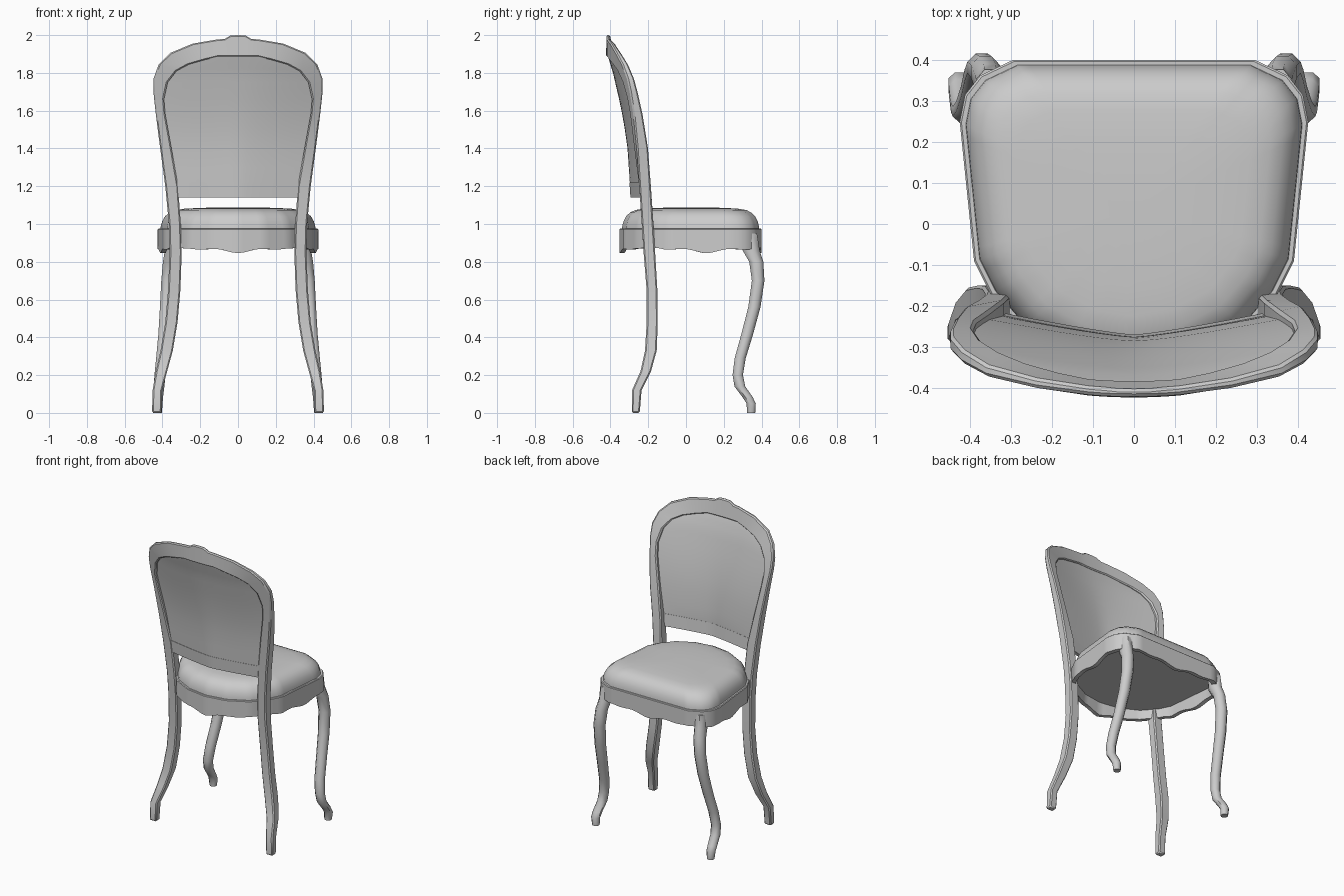
import bpy, bmesh, math
from mathutils import Vector

if "Cube" in bpy.data.objects:
    bpy.data.objects.remove(bpy.data.objects["Cube"])


def lerp_table(table, v):
    """Piecewise linear lookup in [(key, value), ...]."""
    if v <= table[0][0]:
        return table[0][1]
    for (a, p), (b, q) in zip(table, table[1:]):
        if v <= b:
            return p + (q - p) * (v - a) / (b - a)
    return table[-1][1]


def loft(name, rings, angle=35, bevel=0.0):
    """Skin closed rings of equal length into a capped solid."""
    bm = bmesh.new()
    loops = [[bm.verts.new(p) for p in r] for r in rings]
    n = len(rings[0])
    for a, b in zip(loops, loops[1:]):
        for i in range(n):
            j = (i + 1) % n
            bm.faces.new((a[i], a[j], b[j], b[i]))
    bm.faces.new(loops[0])
    bm.faces.new(loops[-1])
    bmesh.ops.recalc_face_normals(bm, faces=bm.faces)
    mesh = bpy.data.meshes.new(name)
    bm.to_mesh(mesh)
    bm.free()
    ob = bpy.data.objects.new(name, mesh)
    bpy.context.collection.objects.link(ob)
    bpy.ops.object.select_all(action='DESELECT')
    ob.select_set(True)
    bpy.context.view_layer.objects.active = ob
    bpy.ops.object.shade_smooth_by_angle(angle=math.radians(angle))
    if bevel:
        m = ob.modifiers.new("soft_edges", 'BEVEL')
        m.width = bevel
        m.segments = 1
        m.limit_method = 'ANGLE'
        m.angle_limit = math.radians(50)
    return ob


# Side profile of the rear legs and back: depth and half thickness by height
DEPTH = [(0, -.266), (.08, -.27), (.13, -.258), (.2, -.218), (.33, -.186), (.5, -.178),
         (.65, -.180), (.85, -.194), (1.14, -.212), (1.43, -.235), (1.61, -.268),
         (1.79, -.312), (1.9, -.345), (2.0, -.350)]
HALF = [(0, .021), (.12, .025), (.33, .031), (.6, .028), (.9, .031), (1.6, .031),
        (1.85, .024), (1.95, .014), (2, .009)]
HALF_OUTER = HALF[:5] + [(1.4, .030), (1.7, .020), (1.85, .016), (1.95, .012), (2, .009)]
BOW = [(1.0, 0), (1.14, .070), (1.5, .066), (1.8, .062)]
BOW_POWER = [(1.14, 1.2), (1.5, 1.5), (1.85, 2.0)]


def back_y(x, z):
    """Depth of the back's middle surface, bowed rearwards at the centre."""
    curve = 1 - (abs(x) / 0.4) ** lerp_table(BOW_POWER, z)
    return lerp_table(DEPTH, z) - lerp_table(BOW, z) * curve


# Rear legs and arched back frame in one sweep: (outer x, z, inner x, z)
half = [(.455, 0, .405, 0), (.452, .12, .402, .12), (.435, .22, .375, .22),
        (.41, .33, .345, .33), (.385, .48, .32, .48), (.37, .65, .305, .65),
        (.362, .85, .298, .85), (.366, 1.0, .303, 1.0), (.385, 1.2, .317, 1.2),
        (.412, 1.4, .352, 1.4), (.435, 1.58, .385, 1.58), (.448, 1.70, .392, 1.66),
        (.447, 1.77, .372, 1.75), (.42, 1.845, .325, 1.81), (.36, 1.905, .26, 1.845),
        (.24, 1.955, .18, 1.868), (.11, 1.977, .11, 1.885), (.07, 1.98, .07, 1.885),
        (.04, 1.998, .04, 1.885), (0, 2.0, 0, 1.885)]
sweep = half + [(-a, b, -c, d) for a, b, c, d in half[-2::-1]]
rings = []
for xo, zo, xi, zi in sweep:
    yo, to = back_y(xo, zo), lerp_table(HALF_OUTER, zo)
    yi, ti = back_y(xi, zi), lerp_table(HALF, zi)
    if zi < 1.3:   # legs keep a square section below the bowed panel
        yo = yi = lerp_table(DEPTH, zo)
    rings.append([(xo, yo - to, zo), (xo, yo + to, zo),
                  (xi, yi + ti, zi), (xi, yi - ti, zi)])
loft("rear_legs_and_back_frame", rings, 40, 0.007)

# Upholstered back panel and lower rail, bowed to follow the frame
WIDTH = [(1.14, .325), (1.4, .365), (1.58, .40), (1.66, .405), (1.75, .385),
         (1.81, .34), (1.85, .275), (1.875, .19), (1.9, .13)]
COLS = 16


def slab(name, heights, thick, pillow):
    out = []
    for k, z in enumerate(heights):
        w = lerp_table(WIDTH, z)
        puff = pillow * math.sqrt(max(0, math.sin(math.pi * k / (len(heights) - 1))))
        xs = [w * (2 * i / COLS - 1) for i in range(COLS + 1)]
        front = [(x, back_y(x, z) + thick + puff * (1 - (x / w) ** 4), z) for x in xs]
        rear = [(x, back_y(x, z) - thick, z) for x in reversed(xs)]
        out.append(front + rear)
    return loft(name, out, 40)


slab("back_panel", [1.21, 1.24, 1.3, 1.4, 1.5, 1.58, 1.66, 1.72, 1.75, 1.79,
                    1.82, 1.85, 1.875, 1.9], .010, .006)
slab("back_lower_rail", [1.14, 1.175, 1.22], .012, 0)

# Seat plan: chamfered front corners, tapering sides, rounded back
right = [(0, .40), (.295, .40), (.375, .362), (.412, .315), (.425, .25), (.39, -.09),
         (.35, -.17), (.27, -.262), (.14, -.33), (0, -.352)]
plan = right + [(-x, y) for x, y in right[-2:0:-1]]
CENTRE = Vector((0, .03))


def dense_plan(step=.03):
    pts = []
    for i, p in enumerate(plan):
        a, b = Vector(p), Vector(plan[(i + 1) % len(plan)])
        n = max(1, round((b - a).length / step))
        pts += [a.lerp(b, k / n) for k in range(n)]
    return pts


OUTLINE = dense_plan()


def scallop(p):
    d = abs(p.y - .11) if abs(p.x) > .37 else abs(p.x)
    return .872 - .026 * math.exp(-(d / .08) ** 2) - .008 * math.exp(-((d - .2) / .05) ** 2)


def seat_ring(inset, z):
    s = 1 - inset / .39
    ring = []
    for p in OUTLINE:
        q = CENTRE + (p - CENTRE) * s
        ring.append((q.x, q.y, scallop(p) if z is None else z))
    return ring


# Scalloped seat rail with a recessed underside
loft("seat_rail", [seat_ring(.03, .93), seat_ring(.025, None), seat_ring(0, None),
                   seat_ring(0, .972), seat_ring(.004, .976), seat_ring(.03, .976)], 35)

# Domed cushion
profile = [(.013, .97), (.015, .99), (.022, 1.015), (.035, 1.04), (.056, 1.06),
           (.085, 1.074), (.13, 1.081), (.2, 1.085), (.3, 1.088), (.37, 1.088)]
loft("seat_cushion", [seat_ring(d, z) for d, z in profile], 60)

# Front cabriole legs: (x, y, z, half width, half depth)
path = [(.350, .335, .95, .036, .042), (.352, .345, .86, .036, .046),
        (.362, .372, .80, .036, .038), (.371, .382, .70, .036, .034),
        (.380, .362, .56, .034, .033), (.390, .325, .42, .032, .032),
        (.403, .287, .29, .031, .030), (.413, .274, .20, .030, .028),
        (.418, .285, .14, .029, .029), (.424, .325, .085, .028, .028),
        (.426, .345, .05, .027, .025), (.424, .345, 0, .022, .022)]
for side, label in ((1, "right"), (-1, "left")):
    rings = []
    for x, y, z, w, d in path:
        ring = []
        for k in range(8):
            a = math.radians(22.5 + 45 * k)
            ring.append((side * (x + 1.06 * w * math.cos(a)), y + 1.06 * d * math.sin(a), z))
        rings.append(ring)
    loft("front_leg_" + label, rings, 50)
